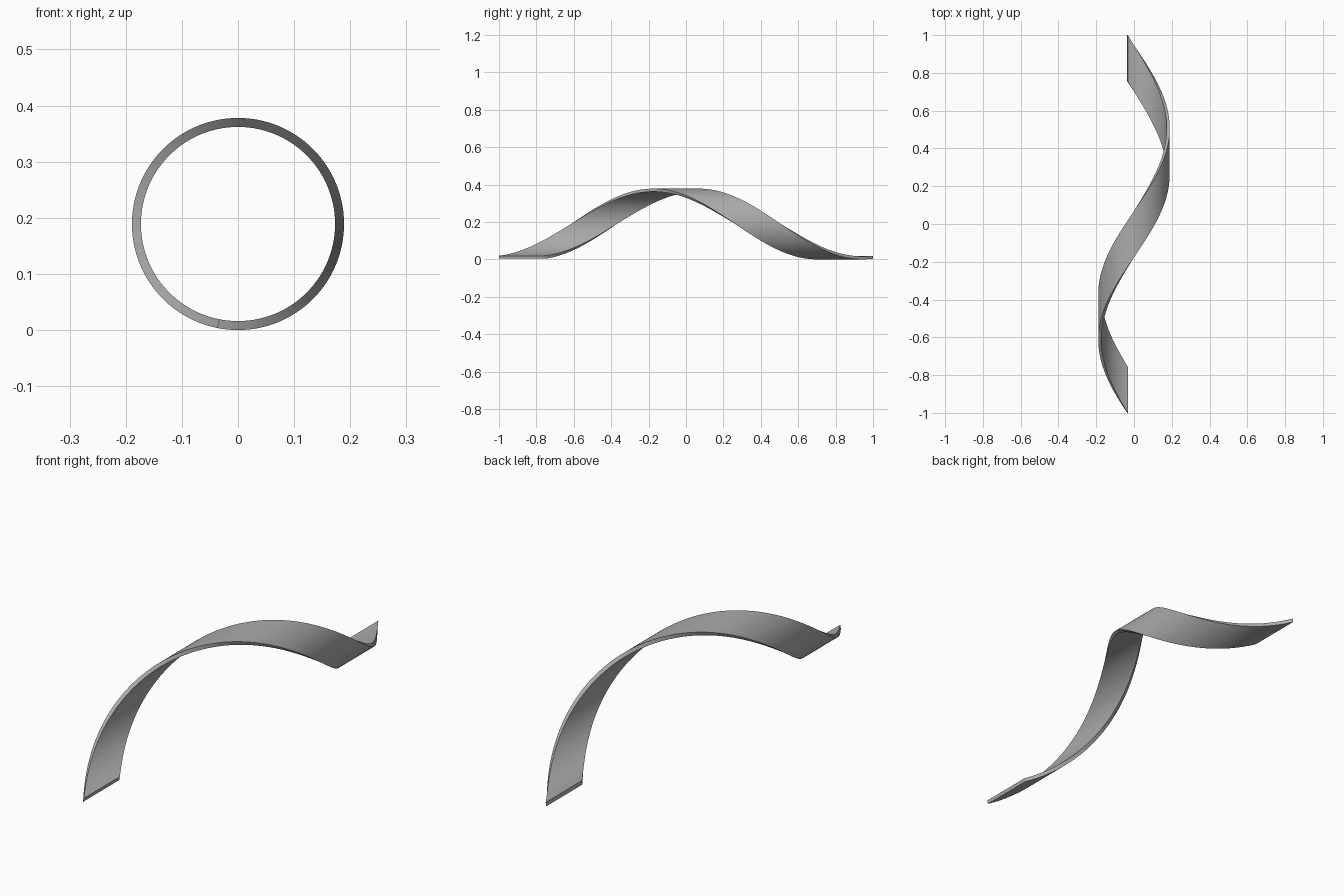
import bpy
import bmesh
from math import sin, cos, radians

cube = bpy.data.objects.get("Cube")
if cube:
    bpy.data.objects.remove(cube, do_unlink=True)

OUTER, INNER = 0.189, 0.173   # radii of the coil
WIDTH = 0.245                 # band width along the axis
START = radians(11)           # start angle, from the bottom towards -x
STEPS = 128

# Plain grey surface
grey = bpy.data.materials.new("grey")
grey.use_nodes = True
colour = (0.4, 0.4, 0.4, 1)
grey.diffuse_color = colour
grey.node_tree.nodes["Principled BSDF"].inputs["Base Color"].default_value = colour

# Band cross-section (radius, offset along the axis)
section = [(OUTER, 0), (OUTER, WIDTH), (INNER, WIDTH), (INNER, 0)]

# Sweep the section through one full helical turn
bm = bmesh.new()
rings = []
for i in range(STEPS + 1):
    t = i / STEPS
    a = START + radians(360) * t
    y0 = -1 + (2 - WIDTH) * t
    rings.append([bm.verts.new((-r * sin(a), y0 + dy, OUTER - r * cos(a)))
                  for r, dy in section])
for r0, r1 in zip(rings, rings[1:]):
    for k in range(4):
        n = (k + 1) % 4
        bm.faces.new((r0[k], r0[n], r1[n], r1[k]))

# End caps
bm.faces.new(rings[0])
bm.faces.new(rings[-1])
bmesh.ops.recalc_face_normals(bm, faces=bm.faces)

mesh = bpy.data.meshes.new("helical_band")
bm.to_mesh(mesh)
bm.free()
mesh.materials.append(grey)
band = bpy.data.objects.new("helical_band", mesh)
bpy.context.collection.objects.link(band)

# Smooth along the curve, crisp along the edges
bpy.ops.object.select_all(action='DESELECT')
band.select_set(True)
bpy.context.view_layer.objects.active = band
bpy.ops.object.shade_smooth_by_angle(angle=radians(30))
